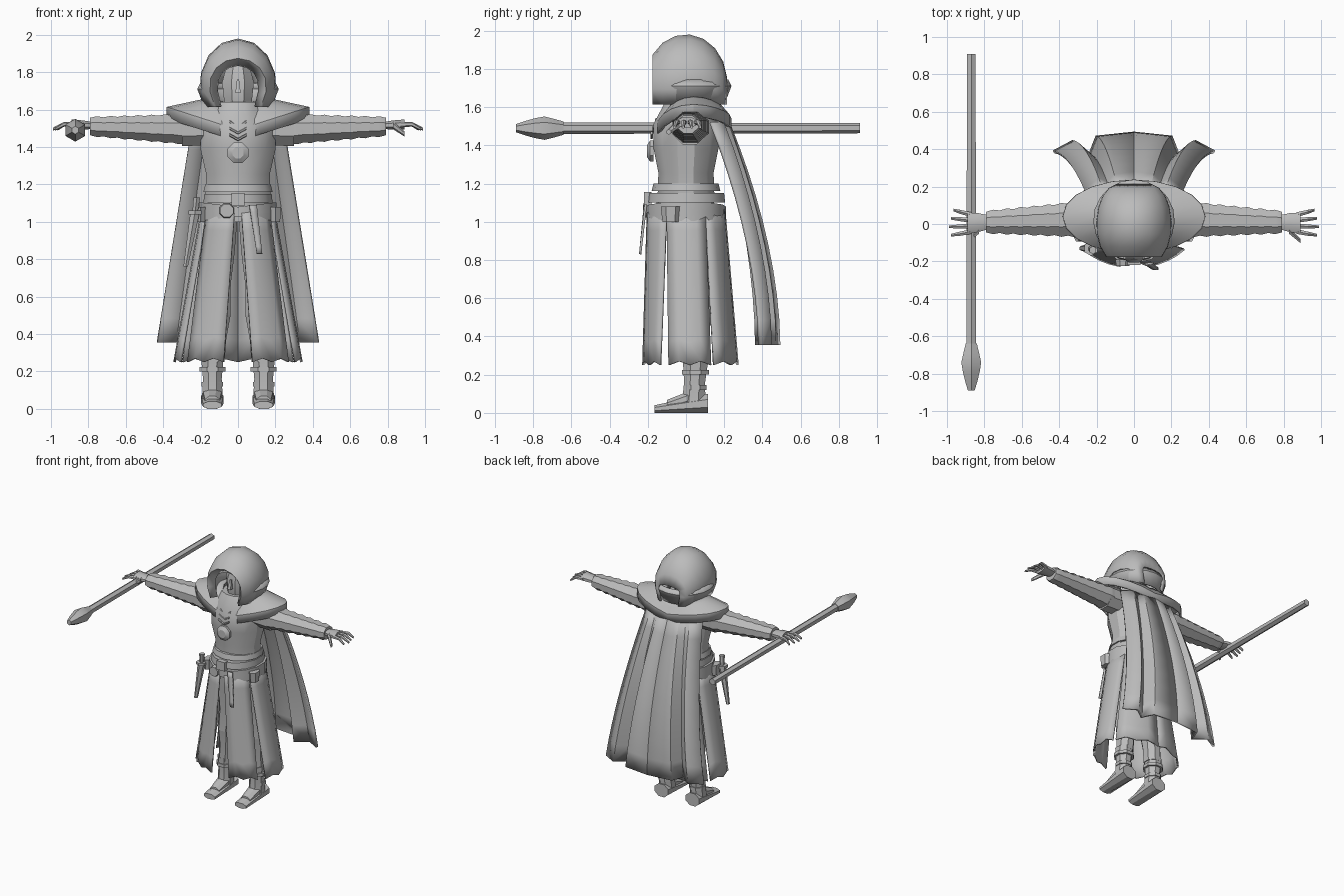
import bpy, bmesh, math
from mathutils import Vector

cube = bpy.data.objects.get("Cube")
if cube:
    bpy.data.objects.remove(cube, do_unlink=True)

shade = (.5, .5, .5, 1)
grey = bpy.data.materials.new("plain grey")
grey.use_nodes = True
grey.diffuse_color = shade
grey.node_tree.nodes["Principled BSDF"].inputs["Base Color"].default_value = shade

BOTH = (1, -1)
SINGLE = (1,)
parts = []


def mix(first, last, t):
    return first + (last - first) * t


def loft(name, rings, sides=SINGLE, closed=True, thick=0):
    """Skin a row of sections; closed sections get end caps."""
    for side in sides:
        bm = bmesh.new()
        rows = [[bm.verts.new((x * side, y, z)) for x, y, z in ring] for ring in rings]
        count = len(rows[0])
        for low, high in zip(rows, rows[1:]):
            for i in range(count if closed else count - 1):
                j = (i + 1) % count
                bm.faces.new((low[i], low[j], high[j], high[i]))
        if closed:
            bm.faces.new(rows[0])
            bm.faces.new(rows[-1])
        bmesh.ops.recalc_face_normals(bm, faces=bm.faces)
        prefix = "" if sides == SINGLE else "left_" if side > 0 else "right_"
        mesh = bpy.data.meshes.new(prefix + name)
        bm.to_mesh(mesh)
        bm.free()
        mesh.materials.append(grey)
        obj = bpy.data.objects.new(prefix + name, mesh)
        bpy.context.collection.objects.link(obj)
        if thick:
            solid = obj.modifiers.new("thickness", "SOLIDIFY")
            solid.thickness = thick
            solid.offset = 0
        parts.append(obj)


def section(centre, width, depth, axis, count):
    """Flat-sided polygon lying across the given axis."""
    ring = []
    grow = 1 / math.cos(math.pi / count)
    for i in range(count):
        angle = math.tau * (i + .5) / count
        offset = [width * grow * math.cos(angle), depth * grow * math.sin(angle)]
        offset.insert(axis, 0)
        ring.append(centre + Vector(offset))
    return ring


def tube(name, start, end, sizes, flat=1, count=8, sides=SINGLE):
    """Evenly spaced sections from start to end; sizes are half widths."""
    start, end = Vector(start), Vector(end)
    reach = [abs(c) for c in end - start]
    axis = reach.index(max(reach))
    rings = []
    for i, size in enumerate(sizes):
        width, depth = size if isinstance(size, tuple) else (size, size * flat)
        centre = start.lerp(end, i / (len(sizes) - 1))
        rings.append(section(centre, width, depth, axis, count))
    loft(name, rings, sides)


def panel(name, top, hem, z_top, z_hem, sides=BOTH, rows=8, ease=1, ragged=0, thick=.012):
    """Hanging cloth between a top line and a hem line."""
    rings = []
    for r in range(rows):
        t = r / (rows - 1)
        swing = 1 - (1 - t) ** ease
        rings.append([(mix(p[0], q[0], t), mix(p[1], q[1], swing),
                       mix(z_top, z_hem + ragged * (i % 2), t))
                      for i, (p, q) in enumerate(zip(top, hem))])
    loft(name, rings, sides, closed=False, thick=thick)


def arc(radius_x, radius_y, first, last, steps):
    """Points on an ellipse, in degrees from the front towards the left."""
    angles = [math.radians(mix(first, last, i / steps)) for i in range(steps + 1)]
    return [(radius_x * math.sin(a), -radius_y * math.cos(a)) for a in angles]


# Torso, belt and buckle
tube("torso", (0, 0, 1), (0, 0, 1.64), (.17, .175, .17, .2, .2, .12), flat=.85, count=12)
tube("tunic_hem", (0, 0, 1.16), (0, 0, 1.2), (.185, .175), flat=.95, count=14)
tube("belt", (0, 0, 1.1), (0, 0, 1.15), (.185, .18), flat=1.08, count=14)
tube("buckle", (0, -.22, 1.12), (0, -.18, 1.12), (.035, .035), count=4)
tube("belt_ring", (-.06, -.225, 1.06), (-.06, -.19, 1.06), (.035, .04))

# Two hip belts crossing at a slant
for name, slant in (("hip_belt", .12), ("crossed_hip_belt", -.12)):
    hoops = [section(Vector((0, 0, z)), .205, .205, 2, 14) for z in (1.03, 1.08)]
    loft(name, [[(x, y, z + slant * x) for x, y, z in hoop] for hoop in hoops])
panel("belt_strap", [(.06, -.215), (.1, -.21)], [(.1, -.24), (.13, -.24)], 1.09, .83, SINGLE)

# Sheathed knife and pouches on the hips
tube("sheath", (-.23, -.13, 1.05), (-.28, -.13, .76), (.025, .012), count=6)
tube("knife_grip", (-.23, -.13, 1.05), (-.22, -.14, 1.13), (.014, .018), count=6)
tube("knife_guard", (-.23, -.13, 1.04), (-.23, -.13, 1.06), (.035, .035), count=6)
tube("pouch", (.2, -.08, 1), (.2, -.08, 1.08), (.025, .03), flat=1.5, count=6, sides=BOTH)

# Split robe skirt: each panel narrows its arc towards the hem
for name, first, last, gap in (("front_skirt", 5, 60, 8), ("side_skirt", 60, 120, 4),
                               ("back_skirt", 120, 180, 0)):
    waist = arc(.19, .2, first, last, 4)
    hem = arc(.34, .25, first + gap, last - gap, 4)
    panel(name, waist, [(x, y + .02) for x, y in hem], 1.07, .25, ragged=.02)

# Trousers and boots
ankle = .137
tube("thigh", (.09, .03, 1), (.115, .05, .5), (.085, .08, .068, .075), flat=1.15, sides=BOTH)
tube("shin", (.115, .05, .5), (.13, .05, .25), (.075, .06, .058), flat=1.1, sides=BOTH)
tube("boot_shaft", (ankle, .04, .05), (ankle, .05, .27), (.056, .05, .06), flat=1.1, sides=BOTH)
for name, z, size in (("boot_cuff", .2, .07), ("ankle_strap", .12, .058)):
    tube(name, (ankle, .05, z), (ankle, .05, z + .025), (size, size), sides=BOTH)
tube("foot", (ankle, .115, .05), (ankle, -.165, .02), ((.06, .05), (.05, .02)), sides=BOTH)
tube("instep", (ankle, .02, .08), (ankle, -.1, .04), (.05, .04), flat=.7, sides=BOTH)

# Sleeves, gathered in folds along their length
folds = [mix(.09, .055, i / 14) + .008 * (i % 2) for i in range(15)]
tube("upper_sleeve", (.15, .02, 1.5), (.3, .02, 1.495), (.09, .09), sides=BOTH)
tube("sleeve", (.28, .025, 1.495), (.79, .01, 1.51), folds, flat=.85, sides=BOTH)

# Hands
tube("palm", (.77, .01, 1.515), (.89, .005, 1.52), (.035, .05, .055), flat=.5, sides=BOTH)
for k, finger in enumerate(("index", "middle", "ring", "little")):
    y = mix(-.04, .05, k / 3)
    tip = .99 - .012 * abs(k - 1)
    bend = (.93, y * 1.3, 1.522)
    tube(finger + "_knuckle", (.87, y, 1.52), bend, (.013, .011), count=6, sides=BOTH)
    tube(finger + "_tip", bend, (tip, y * 1.5, 1.495), (.011, .007), count=6, sides=BOTH)
tube("thumb", (.83, -.035, 1.515), (.89, -.09, 1.47), (.018, .012), count=6, sides=BOTH)

# Staff with a faceted head
grip, level, neck = -.87, 1.49, -.64
tube("staff_shaft", (grip, .91, level), (grip, neck, level), (.023, .026), count=6)
tube("staff_head", (grip, neck, level), (grip, -.89, level),
     (.03, .042, .053, .045, .033, .018), count=6)

# Shoulder mantle: higher over the shoulders than at the chest and back
mantle = []
for spread, drop in ((0, 0), (.4, 0), (1, 0), (1, .06)):
    ring = []
    for x, y in arc(1, 1, 0, 360, 20):
        low = mix(1.56, 1.49, spread) + .05 * max(y, 0)
        high = mix(1.66, 1.61, spread)
        ring.append((x * mix(.13, .375, spread), .04 + y * mix(.13, .19, spread),
                     mix(low, high, abs(x)) - drop))
    mantle.append(ring)
loft("mantle", mantle, closed=False, thick=.015)

# Pleated cape
panel("cape", [(0, .22), (.09, .21), (.13, .18), (.17, .19), (.24, .13)],
      [(0, .485), (.2, .465), (.24, .37), (.33, .44), (.43, .385)],
      1.52, .355, rows=10, ease=1.8, thick=.018)

# Hood: arches swept from the inner lip over the crown to the nape
arches = []
sweep = [math.radians(mix(-54, 84, i / 7)) for i in range(8)]
for lip, turn in [(.75, sweep[0])] + [(1, turn) for turn in sweep]:
    lift = math.cos(turn)
    y = .21 * math.sin(turn) * lip
    arch = []
    for i in range(-5, 6):
        bow = math.radians(25 * i)
        rise = .245 * lift * lip if abs(i) < 4 else .2
        arch.append((.2 * mix(.4, 1, lift) * lip * math.sin(bow), y,
                     1.73 + rise * math.cos(bow)))
    arches.append(arch)
loft("hood", arches, closed=False, thick=.012)
rim = []
for z, grow in ((1.74, 1), (1.71, 1.08), (1.62, .9)):
    edge = arc(.195 * grow, .195 * grow, 50, 310, 14)
    rim.append([(x, y + .02, z) for x, y in edge])
loft("hood_rim", rim, closed=False, thick=.015)

# Face and scarf within the hood
tube("face", (0, 0, 1.56), (0, .01, 1.84), (.06, .075, .085, .06), flat=1.1)
tube("nose", (0, -.1, 1.69), (0, -.09, 1.76), (.014, .006), count=4)
tube("scarf", (0, .01, 1.5), (0, .01, 1.63), (.13, .11, .085), flat=1.1, count=12)

# Pendant and chest lacing
tube("pendant", (0, -.17, 1.37), (0, -.205, 1.37), (.055, .055, .03))
for k in range(3):
    y, z = -.18 + .012 * k, 1.44 + .035 * k
    tube("lace_%d" % (k + 1), (0, y, z), (.045, y, z + .025), (.007, .007), count=6, sides=BOTH)

# Smooth shading with sharp creases
bpy.ops.object.select_all(action="DESELECT")
for obj in parts:
    obj.select_set(True)
bpy.context.view_layer.objects.active = parts[0]
bpy.ops.object.shade_smooth_by_angle(angle=math.radians(30))
